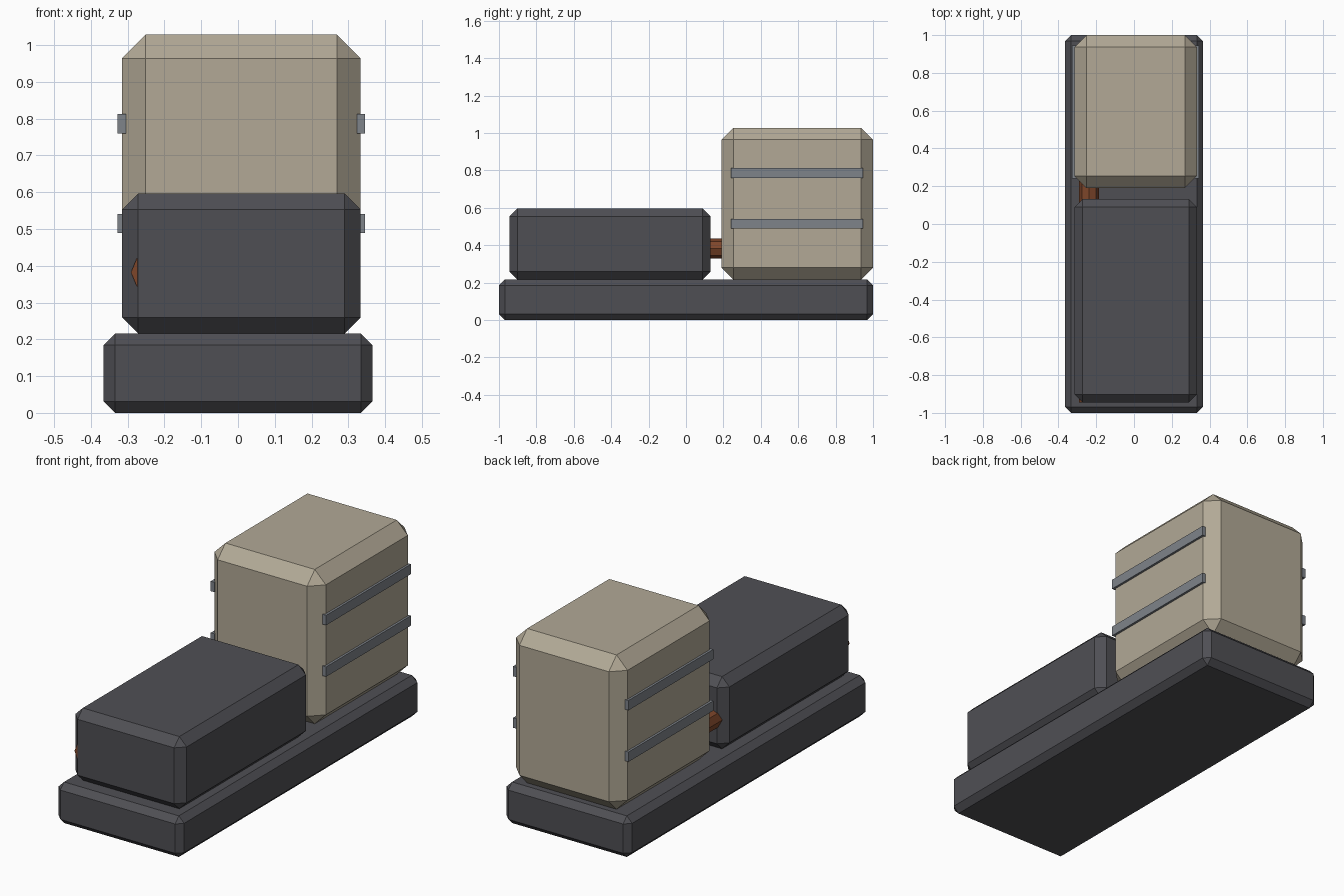
import bpy
import bmesh
import math
from mathutils import Matrix, Vector

if "Cube" in bpy.data.objects:
    bpy.data.objects.remove(bpy.data.objects["Cube"])


def srgb(r, g, b):
    lin = [((c / 255 + 0.055) / 1.055) ** 2.4 for c in (r, g, b)]
    return (*lin, 1.0)


def material(name, rgb):
    mat = bpy.data.materials.new(name)
    mat.diffuse_color = srgb(*rgb)
    mat.use_nodes = True
    mat.node_tree.nodes["Principled BSDF"].inputs["Base Color"].default_value = mat.diffuse_color
    return mat


dark = material("dark_grey", (79, 79, 84))
tan = material("tan", (178, 169, 150))
steel = material("steel_grey", (126, 131, 138))
rust = material("rust_brown", (126, 70, 42))


def finish(name, bm, mat):
    mesh = bpy.data.meshes.new(name)
    bm.to_mesh(mesh)
    bm.free()
    mesh.materials.append(mat)
    obj = bpy.data.objects.new(name, mesh)
    bpy.context.collection.objects.link(obj)
    return obj


def box(name, low, high, mat, chamfer=0.0):
    """Box between two corners, with flat chamfers on every edge."""
    low, high = Vector(low), Vector(high)
    bm = bmesh.new()
    bmesh.ops.create_cube(bm, size=1)
    bmesh.ops.scale(bm, vec=high - low, verts=bm.verts)
    bmesh.ops.translate(bm, vec=(low + high) / 2, verts=bm.verts)
    if chamfer:
        bmesh.ops.bevel(bm, geom=bm.edges[:], offset=chamfer, segments=1,
                        affect='EDGES', profile=0.5)
    return finish(name, bm, mat)


# Main masses
box("base", (-0.365, -1, 0), (0.365, 1, 0.216), dark, 0.031)
box("front_housing", (-0.315, -0.945, 0.216), (0.333, 0.132, 0.596), dark, 0.043)
box("rear_housing", (-0.315, 0.19, 0.216), (0.333, 1, 1.028), tan, 0.064)

# Side rails on the rear housing
for side, x0, x1 in (("left", -0.327, -0.305), ("right", 0.323, 0.345)):
    for level, z in (("lower", 0.515), ("upper", 0.786)):
        box(f"{level}_{side}_rail", (x0, 0.24, z - 0.026),
            (x1, 0.945, z + 0.026), steel)

# Eight-sided pipe running lengthwise through the front housing
y0, y1, radius = -0.944, 0.32, 0.053
bm = bmesh.new()
bmesh.ops.create_cone(bm, cap_ends=True, segments=8, radius1=radius,
                      radius2=radius, depth=y1 - y0,
                      matrix=Matrix.Translation((-0.238, (y0 + y1) / 2, 0.382))
                      @ Matrix.Rotation(math.pi / 2, 4, 'X'))
finish("pipe", bm, rust)
